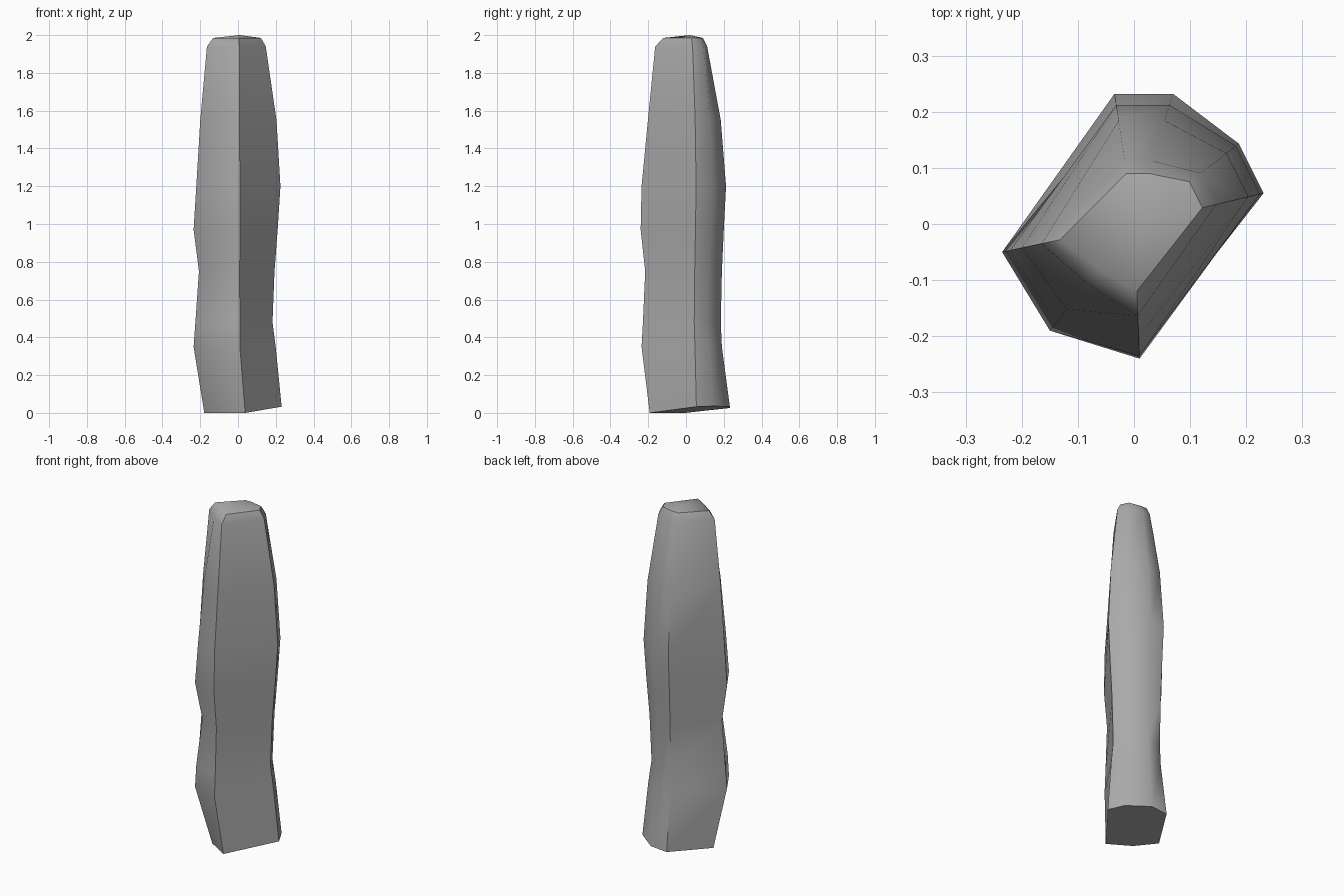
import bpy
import bmesh
import math
from mathutils import Vector

default_cube = bpy.data.objects.get("Cube")
if default_cube:
    bpy.data.objects.remove(default_cube, do_unlink=True)

# Single stone colour
stone = bpy.data.materials.new("grey stone")
stone.use_nodes = True
stone_colour = (0.4, 0.4, 0.4, 1)
stone.diffuse_color = stone_colour
stone.node_tree.nodes["Principled BSDF"].inputs["Base Color"].default_value = stone_colour

# Widest cross-section: each corner belongs to a side that swells on its own
corners = [
    ("left", -.235, -.05),
    ("tip", -.15, -.19),
    ("front", .01, -.24),
    ("right", .21, .05),
    ("right", .17, .13),
    ("back", .06, .2),
    ("back", -.03, .2),
]

# Height of each ring, and how far every side reaches there
sides = ("tip", "left", "front", "right", "back")
rings = [
    (0, .6, .76, .8, 1.1, 1.16),
    (.35, 1, 1, .98, .95, .95),
    (.48, .97, .96, .95, .87, .92),
    (.75, .83, .88, .9, .92, .95),
    (.97, 1, 1, 1, 1, 1),
    (1.2, .93, .94, .98, 1.07, 1.06),
    (1.55, .8, .85, .84, .97, .92),
    (1.94, .56, .7, .68, .7, .56),
    (1.985, .42, .56, .5, .58, .45),
]


def add_ring(bm, height, reaches):
    reach = dict(zip(sides, reaches))
    return [bm.verts.new((x * reach[side], y * reach[side], height))
            for side, x, y in corners]


def bridge(bm, lower, upper):
    count = len(lower)
    for i in range(count):
        j = (i + 1) % count
        bm.faces.new((lower[i], lower[j], upper[j], upper[i]))


# Shaft skinned ring by ring
bm = bmesh.new()
loops = [add_ring(bm, height, reaches) for height, *reaches in rings]
for lower, upper in zip(loops, loops[1:]):
    bridge(bm, lower, upper)

# Foot: squared-off end and a slightly tilted underside
foot = loops[0]
foot[0].co.y += .035
foot[2].co.x += .03
for vert in foot:
    vert.co.z = max(0, .03 * (vert.co.x + vert.co.y + .15) / .4)
bm.faces.new(list(reversed(foot)))

# Crown: shallow peak
peak = bm.verts.new(Vector((.01, .02, 2)))
crown = loops[-1]
for i, vert in enumerate(crown):
    bm.faces.new((vert, crown[(i + 1) % len(crown)], peak))

bmesh.ops.recalc_face_normals(bm, faces=bm.faces[:])
mesh = bpy.data.meshes.new("stone_pillar")
bm.to_mesh(mesh)
bm.free()
mesh.materials.append(stone)

pillar = bpy.data.objects.new("stone_pillar", mesh)
bpy.context.collection.objects.link(pillar)
bpy.ops.object.select_all(action="DESELECT")
pillar.select_set(True)
bpy.context.view_layer.objects.active = pillar
bpy.ops.object.shade_smooth_by_angle(angle=math.radians(50))
